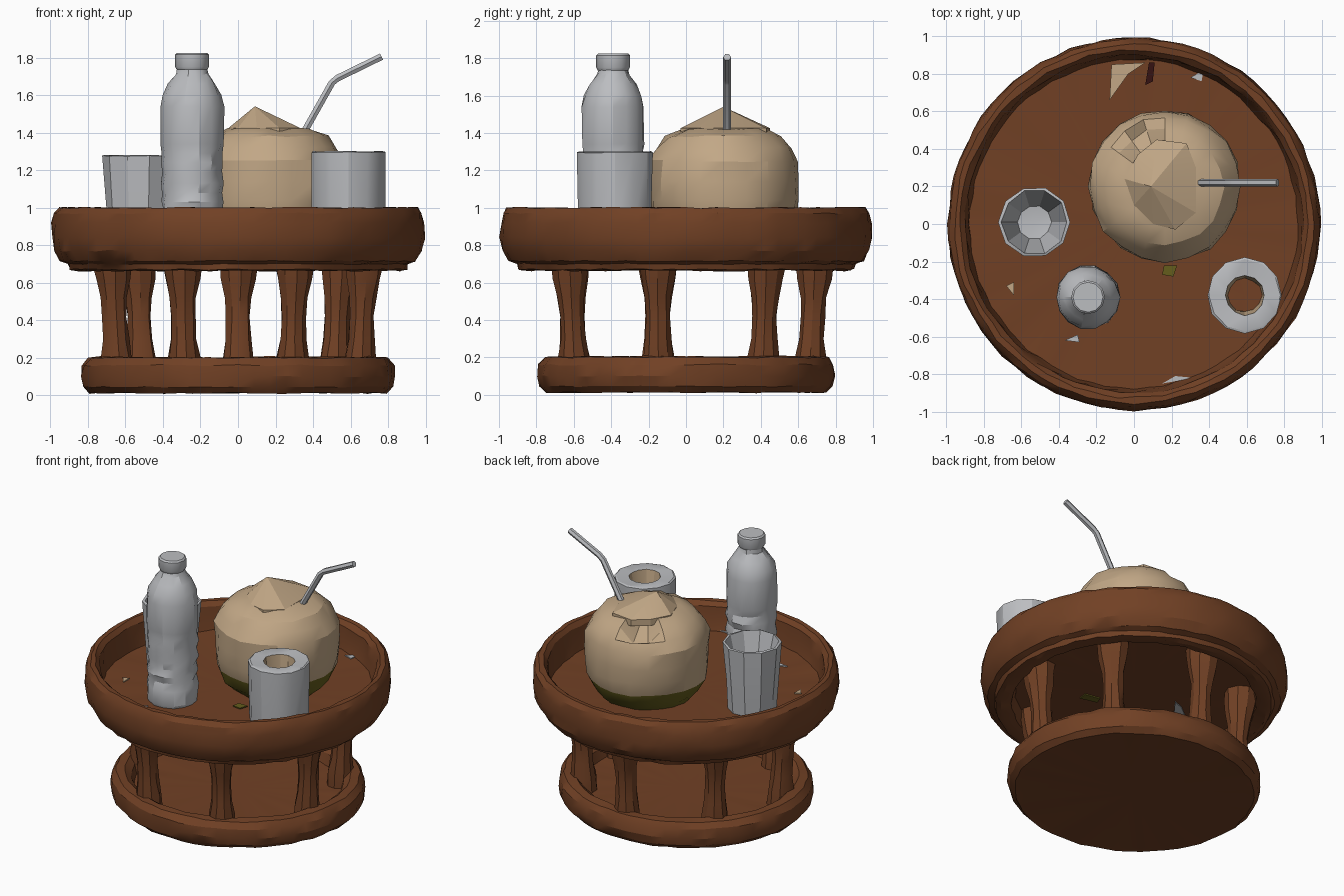
import bpy, bmesh, math, random
from mathutils import Vector

if "Cube" in bpy.data.objects:
    bpy.data.objects.remove(bpy.data.objects["Cube"])

random.seed(4)


def material(name, rgb):
    m = bpy.data.materials.new(name)
    m.diffuse_color = (*rgb, 1)
    m.use_nodes = True
    m.node_tree.nodes["Principled BSDF"].inputs["Base Color"].default_value = m.diffuse_color
    return m


WOOD = material("brown wood", (0.165, 0.052, 0.018))
SHELL = material("beige husk", (0.54, 0.39, 0.24))
GREEN = material("olive green", (0.13, 0.11, 0.012))
GLASS = material("pale grey", (0.50, 0.51, 0.53))
DARK = material("dark maroon", (0.035, 0.006, 0.006))


def finish(name, bm, mats, angle=35):
    bmesh.ops.recalc_face_normals(bm, faces=bm.faces)
    me = bpy.data.meshes.new(name)
    bm.to_mesh(me)
    bm.free()
    for m in mats:
        me.materials.append(m)
    ob = bpy.data.objects.new(name, me)
    bpy.context.collection.objects.link(ob)
    bpy.ops.object.select_all(action='DESELECT')
    ob.select_set(True)
    bpy.context.view_layer.objects.active = ob
    bpy.ops.object.shade_smooth_by_angle(angle=math.radians(angle))
    return ob


def lathe(profile, seg, loc=(0, 0), jitter=0.0, scale=(1, 1), lean=(0, 0)):
    """Revolve (radius, z) points; a zero radius closes the end."""
    bm = bmesh.new()
    rows = []
    for r, z in profile:
        n = 1 if r == 0 else seg
        row = []
        for i in range(n):
            a = math.tau * i / seg
            rr = r + (random.uniform(-jitter, jitter) if n > 1 else 0)
            zz = z + (random.uniform(-jitter, jitter) * 0.6 if n > 1 else 0)
            row.append(bm.verts.new((loc[0] + lean[0] * z + rr * math.cos(a) * scale[0],
                                     loc[1] + lean[1] * z + rr * math.sin(a) * scale[1], zz)))
        rows.append(row)
    for a, b in zip(rows, rows[1:]):
        for i in range(seg):
            j = (i + 1) % seg
            vs = [a[i % len(a)], a[j % len(a)], b[j % len(b)], b[i % len(b)]]
            vs = list(dict.fromkeys(vs))
            bm.faces.new(vs)
    return bm


# tray with a raised rim and a recessed underside
tray = [(0, .765), (.77, .765), (.79, .68), (.86, .663), (.895, .67), (.905, .70), (.945, .715),
        (.978, .77), (.992, .84), (.99, .92), (.98, .97), (.955, 1.0), (.925, 1.0),
        (.90, .97), (.89, .88), (.875, .81), (0, .80)]
finish("tray", lathe(tray, 72, jitter=.007), [WOOD], 24)

# round foot with a shallow dish on top
foot = [(0, .015), (.74, .015), (.79, .012), (.825, .045), (.838, .10), (.83, .16), (.80, .20),
        (.74, .205), (.70, .17), (.68, .10), (0, .09)]
finish("foot", lathe(foot, 60, jitter=.007, scale=(1, .95)), [WOOD], 24)

# seven flared legs in a ring
leg = [(0, .05), (.088, .06), (.085, .20), (.07, .30), (.066, .42), (.072, .52),
       (.092, .62), (.105, .70), (.11, .78), (0, .79)]
for k in range(7):
    a = math.pi / 2 + math.tau * k / 7
    c, s = math.cos(a), math.sin(a)
    finish(f"leg_{k + 1}", lathe(leg, 9, (c * .655, s * .655), .006, lean=(c * .05, s * .05)),
           [WOOD], 30)

# coconut: green base, beige body, dented near the lid
CX, CY = .165, .20
nut = [(0, .79), (.28, .795), (.345, .86), (.385, .95), (.40, 1.04), (.405, 1.14), (.40, 1.25),
       (.365, 1.32), (.31, 1.38), (.22, 1.42), (0, 1.44)]
bm = lathe(nut, 20, (CX, CY), .010)
for v in bm.verts:
    if v.co.z > 1.3 and (v.co.xy - Vector((.03, .42))).length < .09:
        v.co.z -= .09
for f in bm.faces:
    f.material_index = 1 if f.calc_center_median().z < .93 else 0
finish("coconut", bm, [SHELL, GREEN], 25)

# pointed lid cut from the top of the coconut
outline = [(.33, .30), (.28, .43), (.12, .45), (.02, .37), (-.05, .24), (0, .10),
           (.10, .0), (.22, -.03), (.33, .06)]
bm = bmesh.new()
peak = bm.verts.new((.09, .20, 1.54))
low = [bm.verts.new((x, y, 1.38)) for x, y in outline]
top = [bm.verts.new((x, y, 1.425)) for x, y in outline]
bm.faces.new(low)
for i in range(len(outline)):
    j = (i + 1) % len(outline)
    bm.faces.new((low[i], low[j], top[j], top[i]))
    bm.faces.new((top[i], top[j], peak))
finish("coconut_lid", bm, [SHELL], 15)

# bent straw
path = [Vector(p) for p in ((.30, .22, 1.31), (.50, .22, 1.665), (.53, .22, 1.69), (.765, .22, 1.805))]
bm = bmesh.new()
rings = []
for i, p in enumerate(path):
    t = (path[min(i + 1, 3)] - path[max(i - 1, 0)]).normalized()
    side = Vector((0, 1, 0))
    up = t.cross(side)
    rings.append([bm.verts.new(p + .021 * (side * math.cos(k * math.tau / 6) + up * math.sin(k * math.tau / 6)))
                  for k in range(6)])
for a, b in zip(rings, rings[1:]):
    for k in range(6):
        bm.faces.new((a[k], a[(k + 1) % 6], b[(k + 1) % 6], b[k]))
bm.faces.new(rings[0])
bm.faces.new(rings[-1])
finish("straw", bm, [GLASS], 30)

# bottle with a crumpled lower half, tapered shoulder and cap
bottle = [(0, .80), (.155, .80), (.168, .83), (.168, .93), (.155, .98), (.168, 1.03), (.155, 1.08),
          (.168, 1.13), (.155, 1.19), (.168, 1.24), (.158, 1.29), (.167, 1.34), (.168, 1.54),
          (.155, 1.60), (.125, 1.66), (.085, 1.71), (.078, 1.74)]
finish("bottle", lathe(bottle, 14, (-.245, -.39), .006), [GLASS], 28)
cap = [(0, 1.735), (.082, 1.735), (.09, 1.75), (.09, 1.815), (.08, 1.825), (0, 1.825)]
finish("bottle_cap", lathe(cap, 12, (-.245, -.39)), [GLASS])

# thick glass on the right with a drink inside
cup = [(0, .80), (.18, .80), (.195, .90), (.20, 1.295), (.19, 1.30), (.105, 1.295), (.09, 1.15), (0, 1.15)]
bm = lathe(cup, 12, (.59, -.38), .004)
for f in bm.faces:
    c = f.calc_center_median()
    if c.z > 1.1 and (c.xy - Vector((.59, -.38))).length < .11:
        f.material_index = 1 if c.z > 1.17 else 2
finish("right_glass", bm, [GLASS, SHELL, WOOD], 30)

# thin tapered glass on the left
cup = [(0, .80), (.155, .80), (.17, 1.0), (.19, 1.275), (.175, 1.28), (.09, .95), (0, .94)]
finish("left_glass", lathe(cup, 10, (-.53, .01), .004), [GLASS], 30)


# flat scraps lying on the tray and the foot
def scrap(name, pts, z, mat):
    bm = bmesh.new()
    f = bm.faces.new([bm.verts.new((x, y, z)) for x, y in pts])
    g = bmesh.ops.extrude_face_region(bm, geom=[f])
    for v in g["geom"]:
        if isinstance(v, bmesh.types.BMVert):
            v.co.z += .008
    finish(name, bm, [mat])


scrap("beige_scrap", [(-.13, .66), (-.03, .80), (.06, .86), (-.12, .85)], .814, SHELL)
scrap("dark_scrap", [(.06, .74), (.10, .76), (.11, .86), (.08, .86)], .814, DARK)
scrap("small_beige_scrap", [(-.68, -.33), (-.64, -.38), (-.64, -.31)], .81, SHELL)
scrap("grey_scrap", [(.30, .78), (.36, .76), (.37, .82)], .81, GLASS)
scrap("front_grey_scrap", [(.15, -.85), (.32, -.82), (.22, -.81)], .81, GLASS)
scrap("left_grey_scrap", [(-.37, -.62), (-.29, -.63), (-.30, -.59)], .81, GLASS)
scrap("green_scrap", [(.15, -.27), (.21, -.28), (.23, -.22), (.16, -.22)], .81, GREEN)
scrap("under_green_scrap", [(.10, -.25), (.22, -.28), (.23, -.22), (.12, -.20)], .757, GREEN)
scrap("under_grey_scrap", [(-.45, -.02), (-.38, -.05), (-.28, .08), (-.36, .05)], .757, GLASS)
